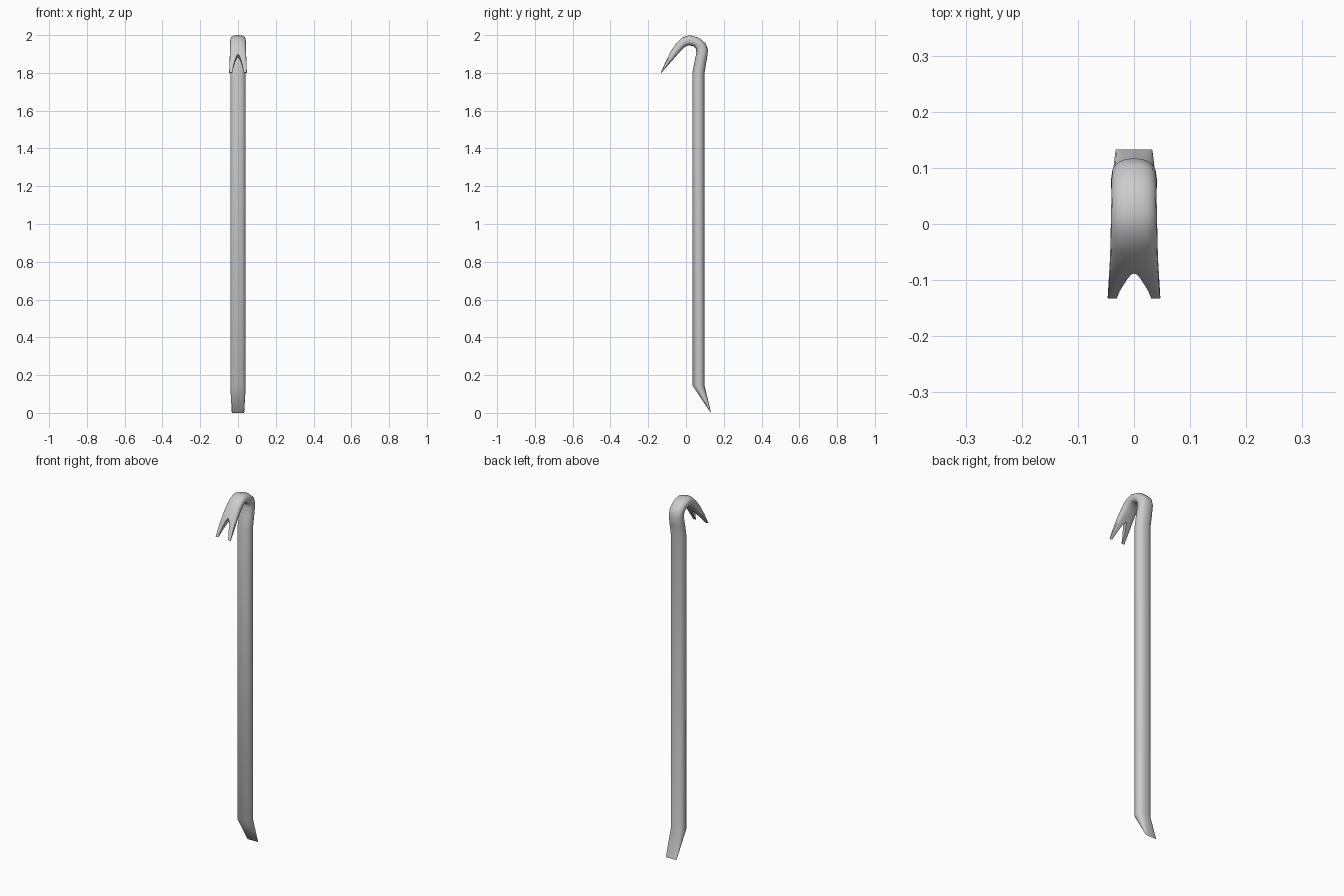
import bpy, bmesh, math
from mathutils import Vector

if "Cube" in bpy.data.objects:
    bpy.data.objects.remove(bpy.data.objects["Cube"])

SIDES = 20


def finish(name, bm):
    bmesh.ops.recalc_face_normals(bm, faces=bm.faces)
    mesh = bpy.data.meshes.new(name)
    bm.to_mesh(mesh)
    bm.free()
    obj = bpy.data.objects.new(name, mesh)
    bpy.context.collection.objects.link(obj)
    return obj


def power(v, n):
    return math.copysign(abs(v) ** (2 / n), v)


def ring(bm, oy, oz, iy, iz, width, n):
    # rounded section spanning outer point -> inner point in the YZ plane
    outer, inner = Vector((0, oy, oz)), Vector((0, iy, iz))
    mid, half = (outer + inner) / 2, (outer - inner) / 2
    verts = []
    for k in range(SIDES):
        a = 2 * math.pi * k / SIDES
        p = mid + half * power(math.sin(a), n)
        p.x = width * power(math.cos(a), n)
        verts.append(bm.verts.new(p))
    return verts


# sections: outer y, z, inner y, z, half width, squareness
sections = [
    (.133, 0, .127, .006, .033, 8),          # chisel tip
    (.098, .145, .034, .145, .041, 2.3),     # chisel kink
    (.098, 1.80, .034, 1.80, .041, 2.3),     # shaft top
    (.110, 1.87, .046, 1.865, .041, 2.3),    # hook bend
    (.117, 1.92, .055, 1.905, .040, 2.3),
    (.105, 1.955, .053, 1.927, .040, 2.4),
    (.070, 1.985, .040, 1.941, .040, 2.5),
    (.020, 2.0, .016, 1.946, .041, 2.5),
    (-.020, 1.987, -.002, 1.940, .0415, 2.5),
    (-.050, 1.958, -.022, 1.922, .042, 2.7),
    (-.080, 1.915, -.052, 1.890, .043, 3.2),  # claw
    (-.107, 1.862, -.090, 1.846, .045, 4.5),
    (-.133, 1.802, -.130, 1.800, .047, 8),
]
bm = bmesh.new()
rings = [ring(bm, *s) for s in sections]
for a, b in zip(rings, rings[1:]):
    for k in range(SIDES):
        j = (k + 1) % SIDES
        bm.faces.new((a[k], a[j], b[j], b[k]))
bm.faces.new(rings[0])
bm.faces.new(rings[-1])
bar = finish("crowbar", bm)

# nail notch cutter: pointed arch pushed through the claw
along = Vector((0, .55, .835))
across = Vector((0, -.835, .55))
tip = Vector((0, -.132, 1.801))
half = [(.043, -.05), (.031, 0), (.025, .035), (.018, .063), (.011, .087), (.005, .101)]
profile = half + [(0, .106)] + [(-w, s) for w, s in reversed(half)]
bm = bmesh.new()
face = bm.faces.new([bm.verts.new(Vector((w, 0, 0)) + tip + along * s - across * .08)
                     for w, s in profile])
geom = bmesh.ops.extrude_face_region(bm, geom=[face])["geom"]
bmesh.ops.translate(bm, vec=across * .16,
                    verts=[g for g in geom if isinstance(g, bmesh.types.BMVert)])
cutter = finish("notch_cutter", bm)
cutter.hide_render = True

mod = bar.modifiers.new("notch", 'BOOLEAN')
mod.operation = 'DIFFERENCE'
mod.solver = 'EXACT'
mod.object = cutter
bpy.context.view_layer.objects.active = bar
bar.select_set(True)
cutter.select_set(False)
bpy.ops.object.modifier_apply(modifier=mod.name)
bpy.data.objects.remove(cutter)
bpy.ops.object.shade_smooth_by_angle(angle=math.radians(35))
